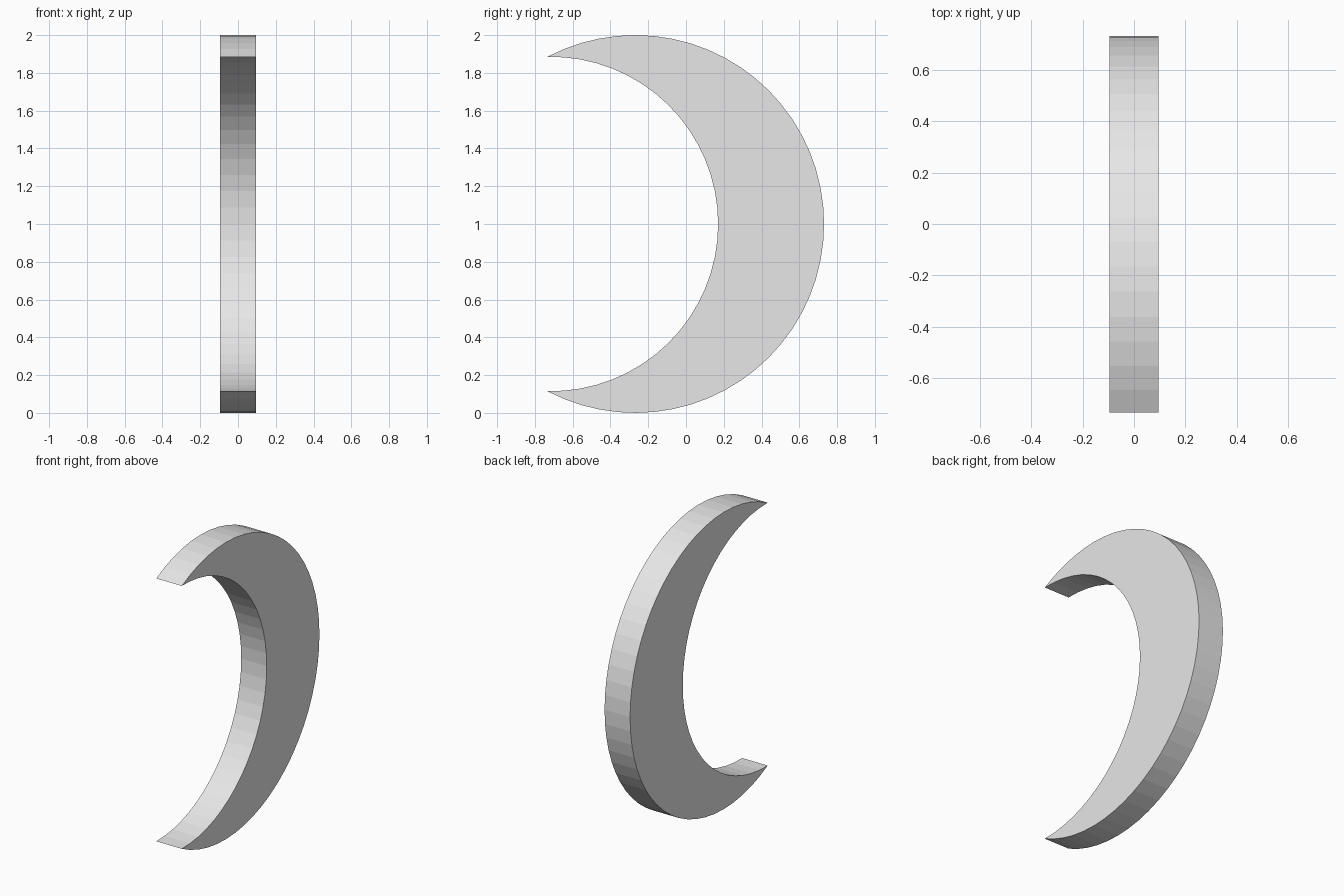
import bpy, bmesh, math

if "Cube" in bpy.data.objects:
    bpy.data.objects.remove(bpy.data.objects["Cube"])

HALF_WIDTH = 0.095
TIP_Y, TIP_Z = -0.734, 0.885      # horn tip, height relative to the middle
OUTER_Y, OUTER_R = -0.269, 1.0
INNER_Y, INNER_R = -0.715, 0.885
OUTER_SEGS, INNER_SEGS = 42, 32


def arc(cy, r, segs):
    """Points from the upper tip round the +y side to the lower tip."""
    a = math.atan2(TIP_Z, TIP_Y - cy)
    return [(cy + r * math.cos(a - 2 * a * i / segs),
             1 + r * math.sin(a - 2 * a * i / segs)) for i in range(segs + 1)]


# Crescent profile: outer arc down, inner arc back up, sharing both tips
outer = arc(OUTER_Y, OUTER_R, OUTER_SEGS)
inner = arc(INNER_Y, INNER_R, INNER_SEGS)
profile = outer + inner[-2:0:-1]

# Extrude the profile across the width
bm = bmesh.new()
face = bm.faces.new([bm.verts.new((-HALF_WIDTH, y, z)) for y, z in profile])
ext = bmesh.ops.extrude_face_region(bm, geom=[face], use_keep_orig=True)
moved = [v for v in ext["geom"] if isinstance(v, bmesh.types.BMVert)]
bmesh.ops.translate(bm, verts=moved, vec=(2 * HALF_WIDTH, 0, 0))
bmesh.ops.recalc_face_normals(bm, faces=bm.faces)

mesh = bpy.data.meshes.new("crescent")
bm.to_mesh(mesh)
bm.free()

# Single flat colour
grey = bpy.data.materials.new("light grey")
grey.diffuse_color = (0.8, 0.8, 0.8, 1)
grey.use_nodes = True
grey.node_tree.nodes["Principled BSDF"].inputs["Base Color"].default_value = grey.diffuse_color
mesh.materials.append(grey)

crescent = bpy.data.objects.new("crescent", mesh)
bpy.context.collection.objects.link(crescent)
